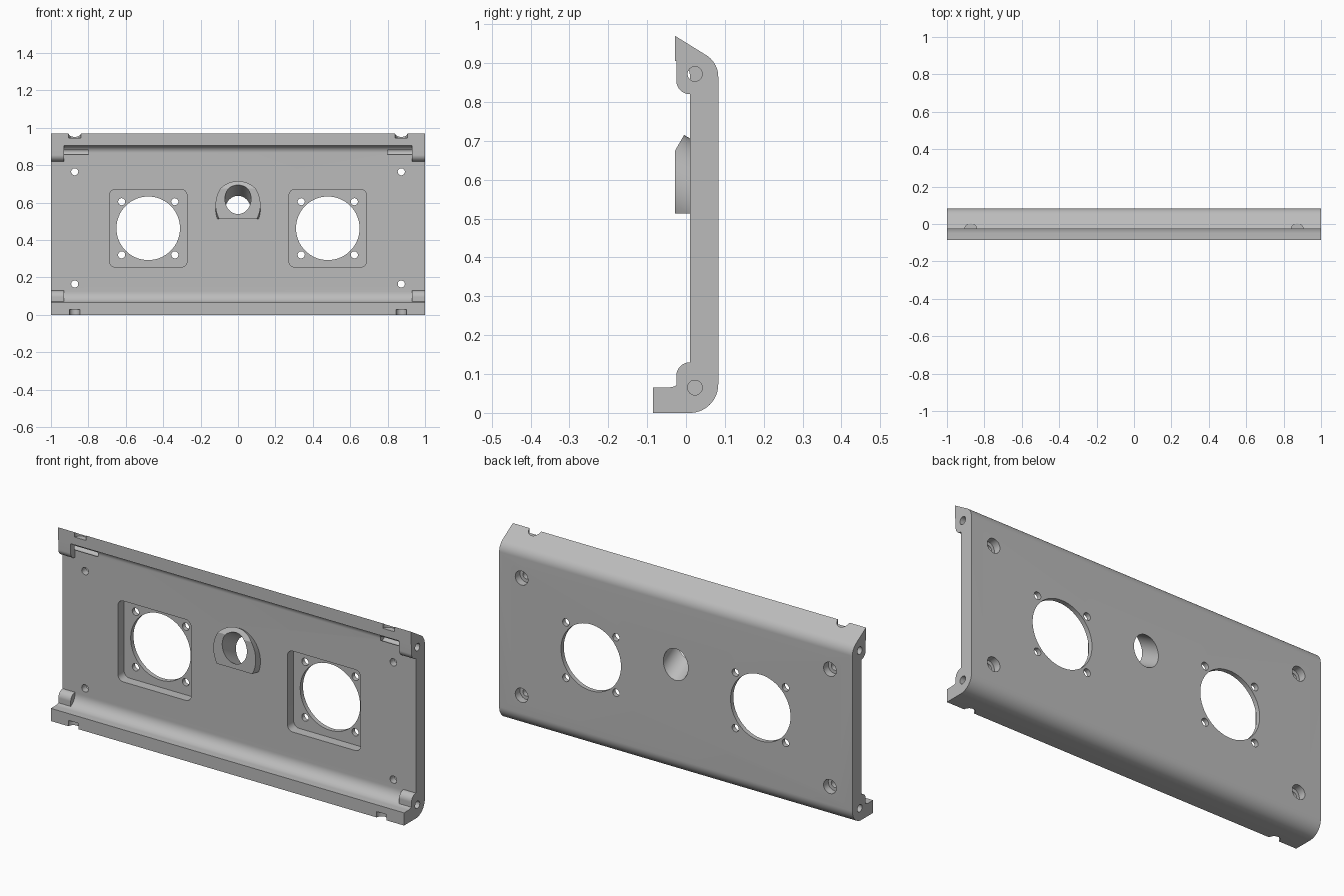
import bpy, bmesh
from math import sin, cos, tan, radians
from mathutils import Vector

cube = bpy.data.objects.get("Cube")
if cube:
    bpy.data.objects.remove(cube, do_unlink=True)

grey = bpy.data.materials.new("plain grey")
grey.use_nodes = True
COLOR = (0.5, 0.5, 0.5, 1)
grey.diffuse_color = COLOR
grey.node_tree.nodes["Principled BSDF"].inputs["Base Color"].default_value = COLOR


def arc(u, v, r, a0, a1, n=14):
    steps = [radians(a0 + (a1 - a0) * i / n) for i in range(n + 1)]
    return [(u + r * cos(a), v + r * sin(a)) for a in steps]


def finish(name, bm):
    bmesh.ops.recalc_face_normals(bm, faces=bm.faces)
    mesh = bpy.data.meshes.new(name)
    bm.to_mesh(mesh)
    bm.free()
    mesh.materials.append(grey)
    obj = bpy.data.objects.new(name, mesh)
    bpy.context.collection.objects.link(obj)
    return obj


def prism(name, points, axis, a, b):
    """Extrude a (y, z) profile along x, or an (x, z) profile along y."""
    def place(p, t):
        return (t, p[0], p[1]) if axis == "x" else (p[0], t, p[1])
    bm = bmesh.new()
    face = bm.faces.new([bm.verts.new(place(p, a)) for p in points])
    new = bmesh.ops.extrude_face_region(bm, geom=[face])["geom"]
    shift = Vector(place((0, 0), b - a))
    bmesh.ops.translate(bm, vec=shift, verts=[g for g in new if isinstance(g, bmesh.types.BMVert)])
    return finish(name, bm)


def rod(name, start, end, r, sides=32):
    start, end = Vector(start), Vector(end)
    bm = bmesh.new()
    bmesh.ops.create_cone(bm, cap_ends=True, segments=sides, radius1=r, radius2=r,
                          depth=(end - start).length)
    turn = (end - start).to_track_quat("Z", "Y").to_matrix().to_4x4()
    bm.transform(turn)
    bmesh.ops.translate(bm, vec=(start + end) / 2, verts=bm.verts)
    return finish(name, bm)


def combine(target, tool, operation):
    mod = target.modifiers.new("combine", "BOOLEAN")
    mod.operation, mod.solver, mod.object = operation, "EXACT", tool
    bpy.context.view_layer.objects.active = target
    bpy.ops.object.modifier_apply(modifier=mod.name)
    bpy.data.objects.remove(tool, do_unlink=True)


# Main panel: one constant section with lips at the top and bottom
section = [(-0.085, 0)]
section += arc(0.01, 0.073, 0.073, -90, 0)
section += arc(0.018, 0.865, 0.065, 0, 58)
section += [(-0.028, 0.97), (-0.028, 0.905)]
section += arc(-0.028, 0.867, 0.038, 90, 0)[1:]
section += arc(-0.05, 0.125, 0.06, 0, -90)
section += [(-0.085, 0.065)]
panel = prism("front_panel", section, "x", -1, 1)

# Screw bosses at the four inner corners
low = [(0.04, 0.05), (0.04, 0.13)] + arc(0.01, 0.095, 0.035, 90, 180) + [(-0.025, 0.05)]
high = [(0.04, 0.912), (-0.025, 0.912)] + arc(0.01, 0.855, 0.035, 180, 270) + [(0.04, 0.82)]
for side in (-1, 1):
    for profile in (low, high):
        combine(panel, prism("screw_boss", profile, "x", side * 0.93, side), "UNION")

# Tilted collar around the middle bore, trimmed flat at the front and below
tilt = tan(radians(30))
collar = rod("collar", (0, -0.065, 0.611), (0, 0.108, 0.611 - 0.173 * tilt), 0.12, 64)
box = [(-0.2, 0.513), (0.2, 0.513), (0.2, 0.85), (-0.2, 0.85)]
combine(collar, prism("trim", box, "y", -0.028, 0.03), "INTERSECT")
combine(panel, collar, "UNION")
combine(panel, rod("bore", (0, -0.228, 0.62 + 0.2 * tilt), (0, 0.272, 0.62 - 0.3 * tilt), 0.07, 48),
        "DIFFERENCE")


def cut(start, end, r, sides=32):
    combine(panel, rod("cutter", start, end, r, sides), "DIFFERENCE")


for side in (-1, 1):
    # Square pocket with a large round opening and four screw holes
    cx, cz, h, r = side * 0.48, 0.463, 0.207, 0.03
    outline = []
    for sx, sz, a in ((1, 1, 0), (-1, 1, 90), (-1, -1, 180), (1, -1, 270)):
        outline += arc(cx + sx * (h - r), cz + sz * (h - r), r, a, a + 90, 6)
    combine(panel, prism("pocket", outline, "y", -0.02, 0.06), "DIFFERENCE")
    cut((cx, 0, cz), (cx, 0.2, cz), 0.17, 64)
    for sx in (-1, 1):
        for sz in (-1, 1):
            x, z = cx + sx * 0.142, cz + sz * 0.142
            cut((x, 0, z), (x, 0.2, z), 0.019, 24)

    x = side * 0.873
    # Counterbored mounting holes
    for z in (0.165, 0.765):
        cut((x, -0.02, z), (x, 0.2, z), 0.019, 24)
        cut((x, 0.045, z), (x, 0.2, z), 0.036)
    # Screw bores in the ends
    for z in (0.065, 0.872):
        cut((side * 0.8, 0.023, z), (side * 1.1, 0.023, z), 0.019, 24)
    # Round notches in the lips
    cut((x, -0.031, 0.945), (x, -0.031, 1.1), 0.033)
    cut((x, -0.085, -0.1), (x, -0.085, 0.03), 0.028)

# Smooth the curves and keep the edges crisp
bpy.ops.object.select_all(action="DESELECT")
panel.select_set(True)
bpy.context.view_layer.objects.active = panel
bpy.ops.object.shade_smooth_by_angle(angle=radians(25))
